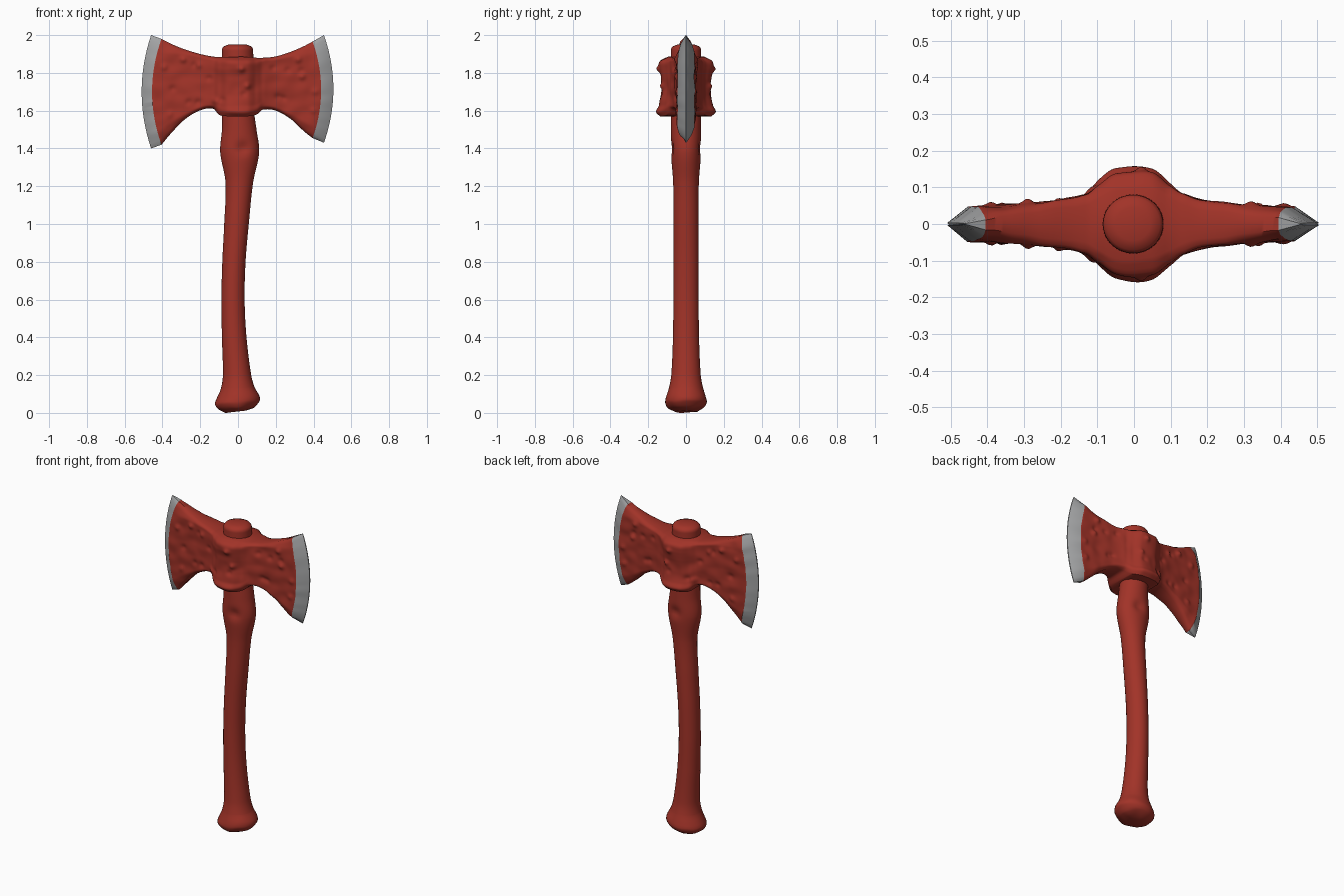
import bpy, bmesh, math, random
from mathutils import Vector, noise

random.seed(4)
old = bpy.data.objects.get("Cube")
if old:
    bpy.data.objects.remove(old, do_unlink=True)


def material(name, color):
    mat = bpy.data.materials.new(name)
    mat.use_nodes = True
    mat.diffuse_color = (*color, 1)
    bsdf = mat.node_tree.nodes["Principled BSDF"]
    bsdf.inputs["Base Color"].default_value = (*color, 1)
    bsdf.inputs["Roughness"].default_value = 0.6
    return mat


red = material("red paint", (0.36, 0.033, 0.021))
steel = material("ground steel", (0.36, 0.365, 0.37))


def smooth_row(rows, k):
    """Hermite interpolation of table rows keyed on their first column."""
    i = 0
    while i < len(rows) - 2 and rows[i + 1][0] < k:
        i += 1
    a, b = rows[i], rows[i + 1]
    p, n = rows[max(i - 1, 0)], rows[min(i + 2, len(rows) - 1)]
    h = b[0] - a[0]
    t = (k - a[0]) / h
    out = []
    for c in range(len(a)):
        ma = (b[c] - p[c]) / (b[0] - p[0]) * h
        mb = (n[c] - a[c]) / (n[0] - a[0]) * h
        out.append((2*t**3 - 3*t*t + 1) * a[c] + (t**3 - 2*t*t + t) * ma
                   + (3*t*t - 2*t**3) * b[c] + (t**3 - t*t) * mb)
    return out


def loft(name, rings, mats, angle, steel_bands=()):
    """Join closed rings into a capped tube."""
    bm = bmesh.new()
    loops = [[bm.verts.new(p) for p in ring] for ring in rings]
    count = len(loops[0])
    for i, (lo, hi) in enumerate(zip(loops, loops[1:])):
        for j in range(count):
            k = (j + 1) % count
            face = bm.faces.new((lo[j], lo[k], hi[k], hi[j]))
            face.material_index = int(i in steel_bands)
    for ring, band in ((loops[0], 0), (loops[-1], len(loops) - 2)):
        bm.faces.new(ring).material_index = int(band in steel_bands)
    bmesh.ops.recalc_face_normals(bm, faces=bm.faces)
    mesh = bpy.data.meshes.new(name)
    bm.to_mesh(mesh)
    bm.free()
    obj = bpy.data.objects.new(name, mesh)
    bpy.context.collection.objects.link(obj)
    for m in mats:
        mesh.materials.append(m)
    bpy.ops.object.select_all(action="DESELECT")
    obj.select_set(True)
    bpy.context.view_layer.objects.active = obj
    bpy.ops.object.shade_smooth_by_angle(angle=math.radians(angle))
    return obj


# Handle: height, left edge, right edge, half depth
profile = [
    (0.0, -0.07, 0.05, 0.06), (0.02, -0.105, 0.09, 0.095), (0.05, -0.122, 0.115, 0.11),
    (0.08, -0.112, 0.113, 0.105), (0.13, -0.09, 0.088, 0.09), (0.2, -0.08, 0.07, 0.078),
    (0.4, -0.085, 0.045, 0.069), (0.6, -0.088, 0.035, 0.067), (0.8, -0.083, 0.04, 0.067),
    (1.0, -0.073, 0.057, 0.067), (1.22, -0.066, 0.08, 0.068), (1.38, -0.094, 0.112, 0.08),
    (1.5, -0.085, 0.098, 0.08), (1.6, -0.084, 0.085, 0.08), (1.92, -0.085, 0.08, 0.08),
    (1.94, -0.076, 0.071, 0.071), (1.95, -0.05, 0.045, 0.045),
]
heights = sorted({r[0] for r in profile} | {i / 70 for i in range(1, 136)})
rings = []
for z in heights:
    _, left, right, depth = smooth_row(profile, z)
    ring = []
    for j in range(40):
        a = math.tau * j / 40
        x = (left + right) / 2 + (right - left) / 2 * math.cos(a)
        y = depth * math.sin(a)
        # Knot hollow on both broad sides
        d = math.hypot(x - 0.025, z - 1.4) / 0.033
        if abs(y) > 0.03:
            y -= math.copysign(0.016 * math.exp(-d * d), y)
        # Slanted, uneven butt
        low = max(0, 1 - z / 0.2)
        lump = noise.noise(Vector((x, y, z)) * 16) * 0.008 * low
        ring.append((x, y, max(0, z + low * (0.1 * x + 0.008) + lump)))
    rings.append(ring)
loft("handle", rings, [red], 50)

# Double head: x, bottom, top, half thickness, bow of the column
head = [
    (-0.405, 1.42, 1.98, 0.046, 0.05), (-0.35, 1.485, 1.952, 0.05, 0.035),
    (-0.28, 1.555, 1.924, 0.055, 0.02), (-0.2, 1.602, 1.9, 0.065, 0.008),
    (-0.13, 1.61, 1.886, 0.082, 0), (-0.1, 1.578, 1.885, 0.11, 0),
    (-0.05, 1.57, 1.885, 0.147, 0), (0.05, 1.57, 1.885, 0.147, 0),
    (0.1, 1.58, 1.88, 0.11, 0), (0.13, 1.605, 1.88, 0.085, 0),
    (0.2, 1.6, 1.887, 0.062, 0.008), (0.28, 1.555, 1.912, 0.053, 0.02),
    (0.35, 1.49, 1.942, 0.048, 0.03), (0.395, 1.455, 1.966, 0.045, 0.045),
]
hub_shape = [(0, 0.88), (0.08, 1.04), (0.18, 0.94), (0.35, 0.87),
             (0.65, 0.86), (0.82, 0.94), (0.93, 0.9), (1, 0.62)]
# Raised pits and rivet-like lumps: x, z, height
lumps = [(-0.39, 1.83, 0.012), (-0.29, 1.87, 0.014), (-0.21, 1.84, 0.01),
         (0.34, 1.78, 0.013), (0.32, 1.87, 0.012), (0.41, 1.7, 0.01),
         (0.4, 1.6, 0.01), (0.05, 1.73, 0.014), (0.02, 1.82, 0.014),
         (-0.12, 1.65, 0.012), (-0.36, 1.58, 0.009)]
lumps += [(random.uniform(-0.4, 0.4), random.uniform(1.62, 1.86), -0.008) for _ in range(12)]
STEPS = 48


def column(row, edge=False):
    x0, bottom, top, thick, bow = row
    front, back = [], []
    for i in range(STEPS + 1):
        t = i / STEPS
        x = x0 + math.copysign(bow, x0) * (1 - (2 * t - 1) ** 2)
        z = bottom + (top - bottom) * t
        hub = min(1, max(0, (0.14 - abs(x0)) / 0.05))
        out = min(1, max(0, (abs(x0) - 0.25) / 0.15))
        # Columns narrow toward their ends, most strongly at the blade tips
        reach = min(1, min(t, 1 - t) / (0.05 + 0.07 * out))
        plain = 0.62 - 0.3 * out + (0.38 + 0.3 * out) * math.sqrt(reach)
        shape = plain * (1 - hub) + smooth_row(hub_shape, t)[1] * hub
        for side, line in ((-1, front), (1, back)):
            y = thick * shape
            if not edge:
                y += 0.006 * noise.noise(Vector((x * 14, side * 3, z * 16)))
                for lx, lz, h in lumps:
                    d = ((x - lx) ** 2 + (z - lz) ** 2) / 0.016 ** 2
                    y += h * math.exp(-d)
            line.append((x, side * y, z))
    return front + back[::-1]


xs = [head[0][0] + (head[-1][0] - head[0][0]) * i / 100 for i in range(101)]
columns = [column(smooth_row(head, x)) for x in xs]
left_edge = column((-0.46, 1.4, 2.0, 0.003, 0.05), True)
right_edge = column((0.455, 1.43, 2.0, 0.003, 0.05), True)
columns = [left_edge] + columns + [right_edge]
loft("double_axe_head", columns, [red, steel], 40, (0, len(columns) - 2))
